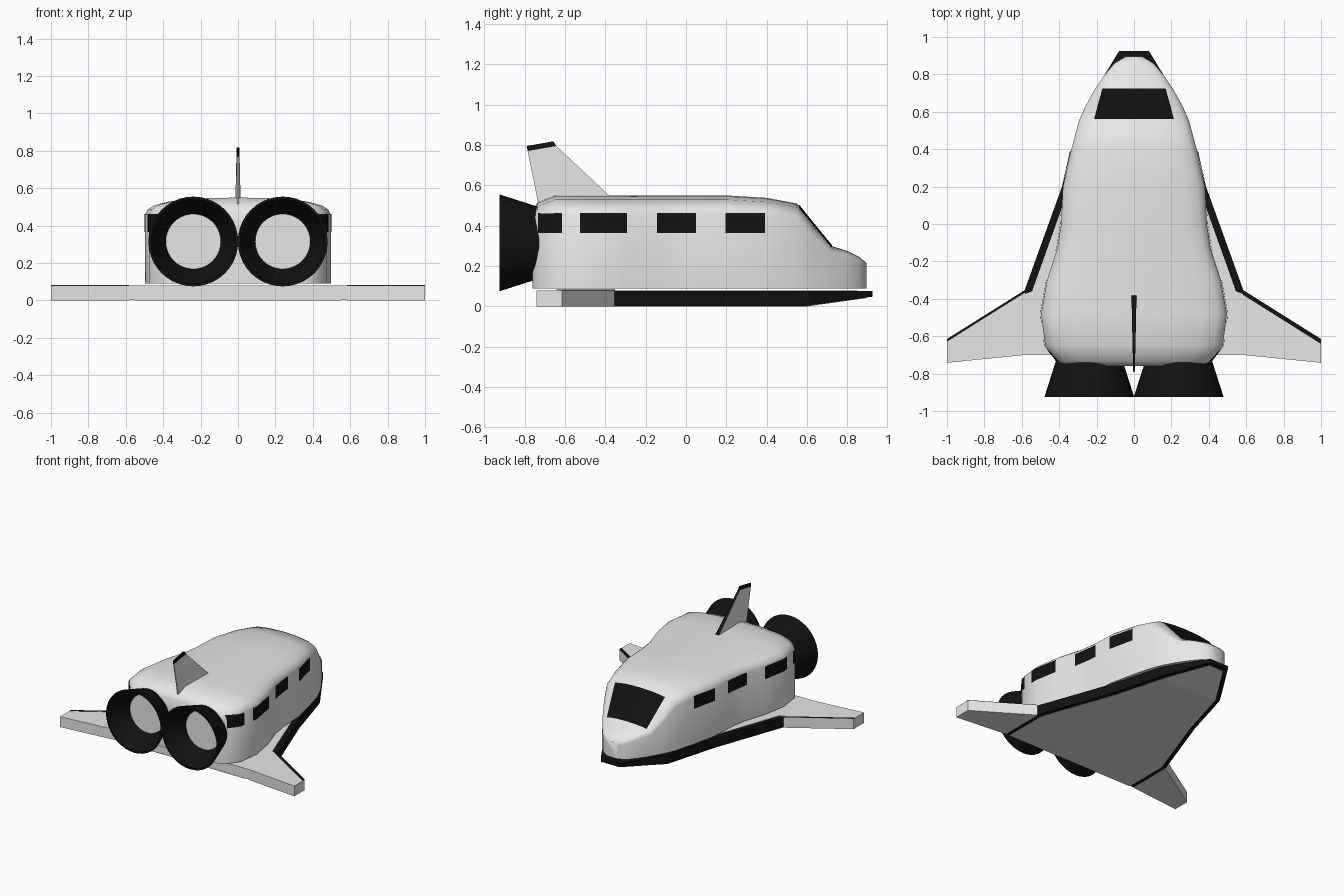
import bpy, bmesh, math
from mathutils import Vector
from mathutils.bvhtree import BVHTree

if "Cube" in bpy.data.objects:
    bpy.data.objects.remove(bpy.data.objects["Cube"])


def material(name, v):
    m = bpy.data.materials.new(name)
    m.diffuse_color = (v, v, v, 1)
    m.use_nodes = True
    m.node_tree.nodes["Principled BSDF"].inputs["Base Color"].default_value = m.diffuse_color
    return m


LIGHT = material("light grey", 0.8)
BLACK = material("black", 0.006)


def finish(bm, name, mats, smooth=None, rule=None, recalc=True):
    if recalc:
        bmesh.ops.recalc_face_normals(bm, faces=bm.faces[:])
    bm.normal_update()
    if rule:
        for f in bm.faces:
            f.material_index = rule(f)
    me = bpy.data.meshes.new(name)
    bm.to_mesh(me)
    bm.free()
    for m in mats:
        me.materials.append(m)
    ob = bpy.data.objects.new(name, me)
    bpy.context.collection.objects.link(ob)
    if smooth:
        bpy.ops.object.select_all(action='DESELECT')
        ob.select_set(True)
        bpy.context.view_layer.objects.active = ob
        bpy.ops.object.shade_smooth_by_angle(angle=math.radians(smooth))
    return ob


def loft(rings):
    """Skin a list of equal closed rings and cap both ends."""
    bm = bmesh.new()
    vs = [[bm.verts.new(p) for p in r] for r in rings]
    n = len(rings[0])
    for a, b in zip(vs, vs[1:]):
        for i in range(n):
            j = (i + 1) % n
            bm.faces.new((a[i], a[j], b[j], b[i]))
    bm.faces.new(vs[0])
    bm.faces.new(vs[-1])
    return bm


def rise(y):
    return max(0.0, y - 0.6) * 0.14


def prism(outline, z0, z1, rise_top=False):
    """Extrude a plan outline; the underside lifts toward the nose."""
    bm = loft([[(x, y, z) for x, y in outline] for z in (z0, z1)])
    bmesh.ops.bisect_plane(bm, geom=bm.verts[:] + bm.edges[:] + bm.faces[:],
                           plane_co=(0, 0.6, 0), plane_no=(0, 1, 0))
    for v in bm.verts:
        if rise_top or v.co.z < (z0 + z1) / 2:
            v.co.z += rise(v.co.y)
    return bm


def both(half):
    return half + [(-x, y) for x, y in reversed(half)]


# Fuselage: stations of (y, half width, roof height)
stations = [(-0.76, 0.36, 0.48), (-0.735, 0.41, 0.515), (-0.65, 0.475, 0.55),
            (-0.48, 0.497, 0.55), (-0.3, 0.465, 0.55), (-0.13, 0.41, 0.55),
            (0.0, 0.39, 0.55), (0.2, 0.38, 0.55), (0.4, 0.335, 0.538),
            (0.55, 0.295, 0.51), (0.63, 0.26, 0.41), (0.72, 0.21, 0.30),
            (0.80, 0.155, 0.275), (0.86, 0.105, 0.245), (0.895, 0.045, 0.215)]
section = [(1, 0), (1, 0.8), (0.97, 0.86), (0.9, 0.91), (0.74, 0.955), (0.4, 0.99)]
sec = section + [(0, 1)] + [(-x, z) for x, z in reversed(section)]
body = loft([[(w * s, y, 0.09 + (zt - 0.09) * t) for s, t in sec] for y, w, zt in stations])
bmesh.ops.recalc_face_normals(body, faces=body.faces[:])
tree = BVHTree.FromBMesh(body)
finish(body, "fuselage", [LIGHT], 48)


def window(name, corners, direction, n=12):
    """Thin patch laid on the fuselage: corners are cast along a direction."""
    d = Vector(direction)
    a, b, c, e = [Vector(p) for p in corners]
    bm = bmesh.new()
    grid = []
    for i in range(n + 1):
        row = []
        for j in range(n + 1):
            p = a.lerp(b, i / n).lerp(e.lerp(c, i / n), j / n)
            hit, nor, _, _ = tree.ray_cast(p - d * 3, d)
            if hit is None:
                hit, nor, _, _ = tree.find_nearest(p)
            row.append(bm.verts.new(hit + nor * 0.005))
        grid.append(row)
    for i in range(n):
        for j in range(n):
            f = bm.faces.new((grid[i][j], grid[i + 1][j], grid[i + 1][j + 1], grid[i][j + 1]))
            f.normal_update()
            if f.normal.dot(d) > 0:
                f.normal_flip()
    finish(bm, name, [BLACK], recalc=False)


# Windshield and side windows
window("windshield", [(-0.213, 0.557, 0), (0.213, 0.557, 0),
                      (0.168, 0.722, 0), (-0.168, 0.722, 0)], (0, 0, -1))
for s, side in ((1, "right"), (-1, "left")):
    for k, (y0, y1) in enumerate([(0.195, 0.39), (-0.145, 0.05), (-0.525, -0.295), (-0.73, -0.615)]):
        window(f"{side}_window_{k + 1}", [(0, y0, 0.365), (0, y1, 0.365),
                                          (0, y1, 0.46), (0, y0, 0.46)], (-s, 0, 0))

# Black heat-shield slab with a light rear face
slab = [(0.08, 0.925), (0.265, 0.62), (0.385, 0.2), (0.585, -0.355), (0.585, -0.70)]
finish(prism(both(slab), 0.003, 0.077), "heat_shield_slab", [BLACK, LIGHT],
       rule=lambda f: int(f.normal.y < -0.9))

# Light panels inside the black border, above and below
deck = [(0.05, 0.85), (0.23, 0.6), (0.345, 0.2), (0.545, -0.36), (0.585, -0.375), (0.585, -0.701)]
finish(loft([[(x, y, z) for x, y in both(deck)] for z in (0.074, 0.08)]), "deck_panel", [LIGHT])
belly = [(0.06, 0.895), (0.235, 0.605), (0.35, 0.2), (0.55, -0.355), (0.55, -0.701)]
finish(prism(both(belly), 0.0, 0.006, True), "belly_panel", [LIGHT])

# Wings with a painted leading-edge strip
for s, side, t in ((1, "right", 0.026), (-1, "left", 0.014)):
    plan = [(0.583, -0.353), (1.0, -0.615), (1.0, -0.742), (0.583, -0.70)]
    strip = [(0.583, -0.353), (1.0, -0.615), (1.0, -0.615 - t), (0.583, -0.353 - t)]
    finish(loft([[(s * x, y, z) for x, y in plan] for z in (0, 0.08)]), f"{side}_wing", [LIGHT])
    finish(loft([[(s * x, y, z) for x, y in strip] for z in (0.08, 0.083)]),
           f"{side}_wing_strip", [BLACK])

# Tail fin: black leading edge and tip band
fin = [(-0.36, 0.53, 0.014, -0.73, 0.50, 0.005),
       (-0.643, 0.795, 0.008, -0.785, 0.77, 0.004),
       (-0.658, 0.818, 0.007, -0.79, 0.795, 0.004)]
finish(loft([[(a, y0, z0), (b, y1, z1), (-b, y1, z1), (-a, y0, z0)]
             for y0, z0, a, y1, z1, b in fin]), "tail_fin", [LIGHT, BLACK],
       rule=lambda f: int(f.normal.y > 0.4 or f.calc_center_median().z > 0.77))

# Engine nozzles: hollow black cones with a light inner disc
N = 40
profile = [(0.165, -0.69), (0.24, -0.925), (0.226, -0.925), (0.147, -0.765)]
for s, side in ((1, "right"), (-1, "left")):
    rings = [[(s * 0.239 + r * math.cos(2 * math.pi * i / N), y,
               0.315 + r * math.sin(2 * math.pi * i / N)) for i in range(N)] for r, y in profile]
    finish(loft(rings), f"{side}_engine_nozzle", [BLACK, LIGHT], 35,
           rule=lambda f: int(len(f.verts) > 4))
